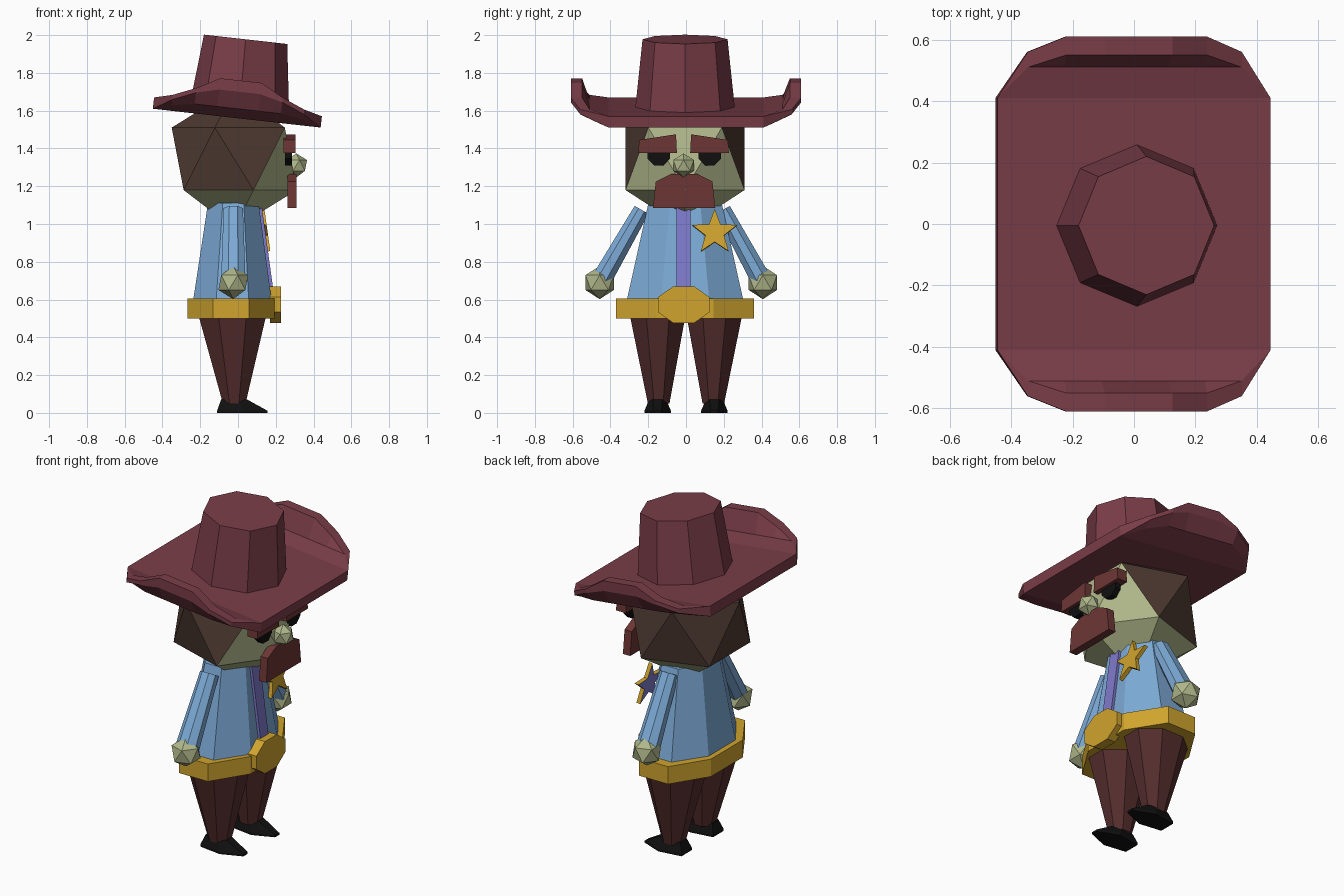
import bpy, bmesh, math
from mathutils import Vector, Matrix

if "Cube" in bpy.data.objects:
    bpy.data.objects.remove(bpy.data.objects["Cube"])


def mat(name, hexcol):
    m = bpy.data.materials.new(name)
    c = [int(hexcol[i:i + 2], 16) / 255 for i in (0, 2, 4)]
    m.diffuse_color = [((v + 0.055) / 1.055) ** 2.4 if v > 0.04 else v / 12.92 for v in c] + [1]
    m.use_nodes = True
    m.node_tree.nodes["Principled BSDF"].inputs["Base Color"].default_value = m.diffuse_color
    return m


RED = mat("hat_maroon", "7a3d48")
SKIN = mat("skin_olive", "b0b78a")
HAIR = mat("hair_brown", "4e3a31")
BLUE = mat("shirt_blue", "7caad6")
GOLD = mat("gold", "d0a42e")
TROUSER = mat("trouser_brown", "552d2d")
BLACK = mat("black", "101010")
PURPLE = mat("purple", "7f7acb")
RUST = mat("moustache_rust", "6c3634")


def finish(name, bm, *mats):
    bmesh.ops.remove_doubles(bm, verts=bm.verts, dist=1e-5)
    bmesh.ops.recalc_face_normals(bm, faces=bm.faces)
    me = bpy.data.meshes.new(name)
    bm.to_mesh(me)
    bm.free()
    ob = bpy.data.objects.new(name, me)
    bpy.context.collection.objects.link(ob)
    for m in mats:
        me.materials.append(m)
    return ob


def loft(name, rings, *mats):
    """Skin a list of equal-sized point rings and cap both ends."""
    bm = bmesh.new()
    vs = [[bm.verts.new(p) for p in r] for r in rings]
    n = len(vs[0])
    for a, b in zip(vs, vs[1:]):
        for i in range(n):
            j = (i + 1) % n
            bm.faces.new((a[i], a[j], b[j], b[i]))
    bm.faces.new(vs[0][::-1])
    bm.faces.new(vs[-1])
    return finish(name, bm, *mats)


def ring(cx, cy, z, rx, ry, n=8, off=0.5):
    return [(cx + rx * math.cos((i + off) * math.tau / n),
             cy + ry * math.sin((i + off) * math.tau / n), z) for i in range(n)]


def plate(name, yz, x0, x1, *mats):
    """Extrude a y-z outline along x."""
    return loft(name, [[(x, y, z) for y, z in yz] for x in (x0, x1)], *mats)


def ico(name, loc, r, *mats, turn=0.0):
    bm = bmesh.new()
    bmesh.ops.create_icosphere(bm, subdivisions=1, radius=r)
    # turn so that one vertex of the upper ring points along the requested angle
    up = next(v.co for v in bm.verts if 0.1 * r < v.co.z < 0.9 * r)
    bm.transform(Matrix.Translation(loc) @ Matrix.Rotation(turn - math.atan2(up.y, up.x), 4, 'Z'))
    return finish(name, bm, *mats)


# Hat brim: cross-sections along x, wings curled up on both sides
def brim_section(x, top, bottom):
    half = top + bottom
    return [(x, y, z) for y, z in half] + [(x, -y, z) for y, z in reversed(half)]


END = ([(.41, 0)] * 4, [(.41, -.06)] * 3)
S35 = ([(.41, 0), (.51, .025), (.51, .025), (.56, .025)], [(.56, 0), (.5, -.03), (.41, -.06)])
S23 = ([(.41, 0), (.51, .025), (.55, .075), (.61, .075)], [(.61, .05), (.56, -.01), (.41, -.06)])
MID = ([(.41, 0), (.51, .025), (.55, .14), (.61, .14)], [(.61, .08), (.56, -.01), (.41, -.06)])
sections = [(-.447, END), (-.35, S35), (-.23, S23), (-.11, MID),
            (.11, MID), (.23, S23), (.35, S35), (.447, END)]
brim = loft("hat_brim", [brim_section(x, *s) for x, s in sections], RED)
crown = loft("hat_crown", [ring(.01, -.005, -.02, .265, .265, off=0),
                           ring(.0, -.005, .36, .222, .225, off=0)], RED)
for ob in (brim, crown):
    ob.matrix_world = Matrix.Translation((0, 0, 1.62)) @ Matrix.Rotation(math.radians(6.4), 4, 'Y')

# Head: hair on the back and upper sides, skin on the face and jaw
HC = Vector((-.02, -.005, 1.345))
head = ico("head", HC, .37, SKIN, HAIR, turn=math.pi)
for p in head.data.polygons:
    c = p.center - HC
    p.material_index = 1 if c.x < .14 and c.z > -.15 else 0

# Face details
ico("nose", (.308, -.013, 1.31), .064, SKIN)
for s, side in ((-1, "right"), (1, "left")):
    eye = [(-.01 + s * .135 + .064 * math.cos((i + .5) * math.tau / 8),
            1.37 + .064 * math.sin((i + .5) * math.tau / 8)) for i in range(8)]
    plate("eye_" + side, eye, .25, .285, BLACK)
    brow = [(.035, 1.375), (.24, 1.375), (.235, 1.445), (.04, 1.475)]
    plate("eyebrow_" + side, [(-.013 + s * y, z) for y, z in brow], .24, .305, RUST)
tash = [(.165, 1.085), (.15, 1.225), (.07, 1.265)]
plate("moustache", [(y - .01, z) for y, z in tash] + [(-y - .01, z) for y, z in reversed(tash)],
      .262, .31, RUST)

# Shirt, placket, belt and buckle
loft("shirt", [ring(-.03, -.005, .55, .232, .345), ring(-.025, -.005, 1.11, .145, .21)], BLUE)
loft("placket", [[(.12, -.05, .6), (.194, -.05, .6), (.194, .025, .6), (.12, .025, .6)],
                 [(.06, -.05, 1.1), (.125, -.05, 1.1), (.125, .025, 1.1), (.06, .025, 1.1)]], PURPLE)
loft("belt", [ring(-.037, -.005, z, .25, .395) for z in (.5, .605)], GOLD)
plate("buckle", [(-.012 + .148 * math.cos((i + .5) * math.tau / 8),
                  .573 + .104 * math.sin((i + .5) * math.tau / 8)) for i in range(8)],
      .17, .227, GOLD)

# Star badge, leaning with the shirt front; its rear face is purple
pts = []
for i in range(10):
    r = .125 if i % 2 == 0 else .052
    a = math.pi / 2 + i * math.tau / 10
    pts.append((r * math.cos(a), r * math.sin(a)))
star = plate("star_badge", pts, -.012, .012, GOLD, PURPLE)
for p in star.data.polygons:
    p.material_index = 1 if p.normal.x < -.9 else 0
star.matrix_world = Matrix.Translation((.145, .152, .955)) @ Matrix.Rotation(math.radians(-8), 4, 'Y')

for s, side in ((-1, "right"), (1, "left")):
    # Arms and hands
    a, b = Vector((-.025, -.02 + s * .215, 1.075)), Vector((-.025, -.025 + s * .425, .70))
    d = (b - a).normalized()
    w = d.cross(Vector((1, 0, 0)))
    loft("arm_" + side, [[c + Vector((r * 1.2 * math.cos(t), 0, 0)) + w * r * math.sin(t)
                          for t in [(i + .5) * math.tau / 8 for i in range(8)]]
                         for c, r in ((a, .046), (b, .058))], BLUE)
    ico("hand_" + side, (-.025, -.025 + s * .432, .69), .088, SKIN)

    # Legs
    y = s * .15
    loft("leg_" + side, [ring(-.02, y * .965, .05, .065, .062),
                         ring(-.03, y, .52, .195, .16)], TROUSER)
    # Shoes: flat wedges tapering to the toe
    sole = [(-.11, -.05), (.03, -.07), (.155, -.02), (.155, .02), (.03, .07), (-.11, .05)]
    upper = [(-.09, -.03), (.0, -.045), (.05, -.025), (.05, .025), (.0, .045), (-.09, .03)]
    loft("shoe_" + side, [[(x, y + v, 0) for x, v in sole],
                          [(x, y + v, .012) for x, v in sole],
                          [(x, y + v, .07) for x, v in upper]], BLACK)
